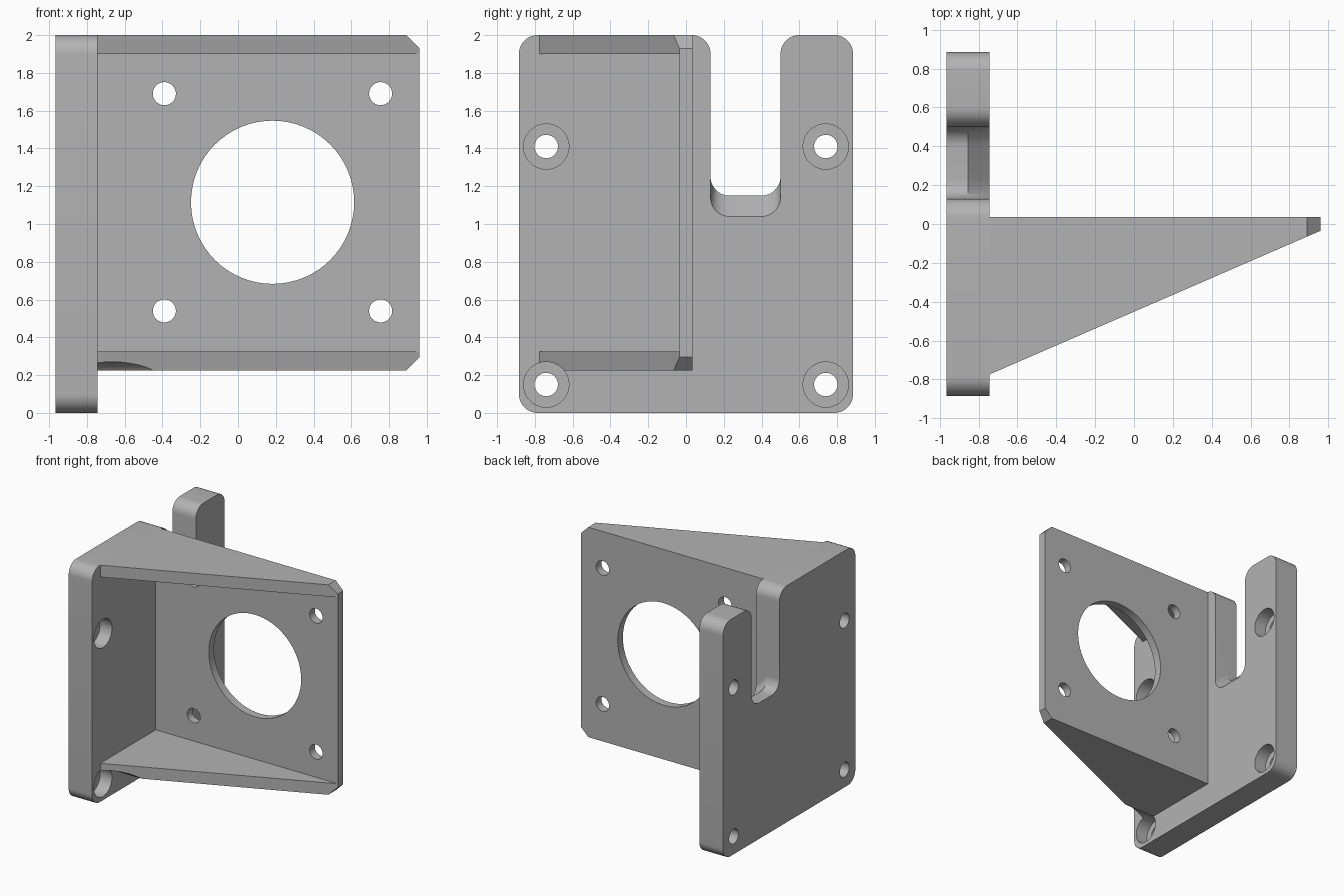
import bpy, bmesh, math
from mathutils import Vector, Matrix

if "Cube" in bpy.data.objects:
    bpy.data.objects.remove(bpy.data.objects["Cube"])

grey = bpy.data.materials.new("plain grey")
grey.use_nodes = True
grey.diffuse_color = (0.45, 0.45, 0.45, 1)
grey.node_tree.nodes["Principled BSDF"].inputs["Base Color"].default_value = (0.45, 0.45, 0.45, 1)

X0, X_MID, X1, X2 = -0.965, -0.855, -0.745, 0.96   # plate back, step, plate face, tip
HALF = 0.885                                        # half width of side plate
THICK = 0.035                                       # half thickness of motor wall
BASE = 0.225                                        # underside of bracket


def add_object(name, bm):
    bmesh.ops.recalc_face_normals(bm, faces=bm.faces)
    mesh = bpy.data.meshes.new(name)
    bm.to_mesh(mesh)
    bm.free()
    mesh.materials.append(grey)
    obj = bpy.data.objects.new(name, mesh)
    bpy.context.collection.objects.link(obj)
    return obj


def loft(name, rings):
    """Solid through matching closed rings, capped at both ends."""
    bm = bmesh.new()
    loops = [[bm.verts.new(p) for p in ring] for ring in rings]
    n = len(loops[0])
    for a, b in zip(loops, loops[1:]):
        for i in range(n):
            j = (i + 1) % n
            bm.faces.new((a[i], a[j], b[j], b[i]))
    bm.faces.new(loops[0])
    bm.faces.new(loops[-1])
    return add_object(name, bm)


def fillet(corners, radius, steps=12):
    """Round every right-angled corner of a 2D outline."""
    out = []
    for i, c in enumerate(corners):
        c = Vector(c)
        u = (Vector(corners[i - 1]) - c).normalized() * radius
        v = (Vector(corners[(i + 1) % len(corners)]) - c).normalized() * radius
        for k in range(steps + 1):
            t = math.pi / 2 * k / steps
            out.append(c + u * (1 - math.sin(t)) + v * (1 - math.cos(t)))
    return out


def cylinder(axis, centre, radius, start, end):
    """Round cutter along x or y; centre gives the other two coordinates."""
    bm = bmesh.new()
    mid = (start + end) / 2
    if axis == "X":
        turn, pos = Matrix.Rotation(math.pi / 2, 4, "Y"), (mid, *centre)
    else:
        turn, pos = Matrix.Rotation(math.pi / 2, 4, "X"), (centre[0], mid, centre[1])
    bmesh.ops.create_cone(bm, cap_ends=True, segments=64, radius1=radius, radius2=radius,
                          depth=end - start, matrix=Matrix.Translation(pos) @ turn)
    return add_object("hole_cutter", bm)


def cut(obj, cutter):
    mod = obj.modifiers.new("cut", "BOOLEAN")
    mod.operation, mod.solver, mod.object = "DIFFERENCE", "EXACT", cutter
    with bpy.context.temp_override(object=obj, active_object=obj):
        bpy.ops.object.modifier_apply(modifier=mod.name)
    bpy.data.objects.remove(cutter)


# Side plate with rounded corners and a slot whose floor slopes toward the face
def plate_ring(x, floor):
    outline = [(-HALF, 0), (HALF, 0), (HALF, 2), (0.5, 2),
               (0.5, floor), (0.13, floor), (0.13, 2), (-HALF, 2)]
    return [(x, p.x, p.y) for p in fillet(outline, 0.1)]


side_plate = loft("side_plate", [plate_ring(X0, 1.15), plate_ring(X_MID, 1.15),
                                 plate_ring(X1, 1.04)])

# Motor wall and gussets: chamfered outline with a slanted front
front_outline = [(X1, BASE), (X2 - 0.07, BASE), (X2, BASE + 0.07),
                 (X2, 1.93), (X2 - 0.07, 2), (X1, 2)]
slope = (0.775 - THICK) / (X2 - X1)
motor_bracket = loft("motor_bracket", [
    [(x, THICK, z) for x, z in front_outline],
    [(x, -THICK - slope * (X2 - x), z) for x, z in front_outline]])

# Hollow between the two gussets
hollow = [(X1 - 0.1, BASE + 0.1), (X2 + 0.1, BASE + 0.1), (X2 + 0.1, 1.9), (X1 - 0.1, 1.9)]
cut(motor_bracket, loft("hollow_cutter", [[(x, y, z) for x, z in hollow]
                                          for y in (-THICK, -1.2)]))

# Motor opening and its four screw holes
cut(motor_bracket, cylinder("Y", (0.183, 1.115), 0.432, -0.2, 0.2))
for x in (-0.39, 0.755):
    for z in (0.54, 1.69):
        cut(motor_bracket, cylinder("Y", (x, z), 0.061, -0.2, 0.2))

# Counterbored mounting holes, with clearance through the lower gusset
for y in (-0.74, 0.74):
    for z in (0.15, 1.41):
        cut(side_plate, cylinder("X", (y, z), 0.062, -1.2, -0.5))
        cut(side_plate, cylinder("X", (y, z), 0.12, X_MID, -0.5))
cut(motor_bracket, cylinder("X", (-0.74, 0.15), 0.12, X_MID, 0))

# Smooth curves, sharp edges
bpy.ops.object.select_all(action="DESELECT")
for obj in (side_plate, motor_bracket):
    obj.select_set(True)
    bpy.context.view_layer.objects.active = obj
bpy.ops.object.shade_smooth_by_angle(angle=math.radians(30))
